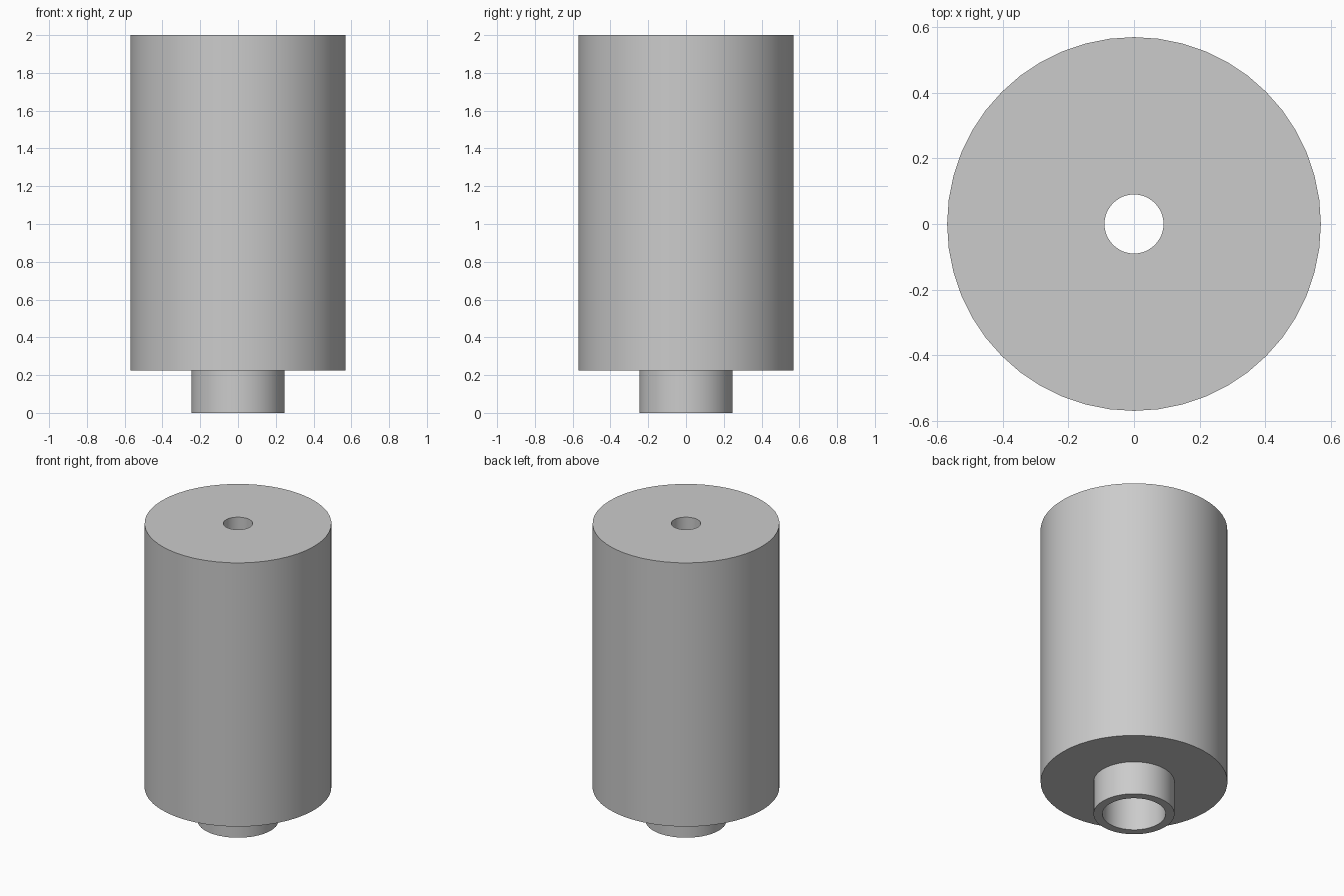
import bpy
import bmesh
import math

SIDES = 48

cube = bpy.data.objects.get("Cube")
if cube:
    bpy.data.objects.remove(cube, do_unlink=True)

# Single plain grey finish
grey = bpy.data.materials.new("plain_grey")
grey.use_nodes = True
colour = (0.6, 0.6, 0.6, 1.0)
grey.diffuse_color = colour
grey.node_tree.nodes["Principled BSDF"].inputs["Base Color"].default_value = colour


def lathe(name, profile, material):
    """Revolve a closed (radius, height) profile around the z axis."""
    bm = bmesh.new()
    rings = []
    for r, z in profile:
        angles = [2 * math.pi * i / SIDES for i in range(SIDES)]
        rings.append([bm.verts.new((r * math.cos(a), r * math.sin(a), z)) for a in angles])
    for lower, upper in zip(rings, rings[1:] + rings[:1]):
        for i in range(SIDES):
            j = (i + 1) % SIDES
            bm.faces.new((lower[i], lower[j], upper[j], upper[i]))
    bmesh.ops.recalc_face_normals(bm, faces=bm.faces[:])
    mesh = bpy.data.meshes.new(name)
    bm.to_mesh(mesh)
    bm.free()
    mesh.materials.append(material)
    obj = bpy.data.objects.new(name, mesh)
    bpy.context.collection.objects.link(obj)
    bpy.ops.object.select_all(action="DESELECT")
    obj.select_set(True)
    bpy.context.view_layer.objects.active = obj
    bpy.ops.object.shade_smooth_by_angle(angle=math.radians(30))
    return obj


# Dimensions of the drum, its neck and the stepped bore
body_r, neck_r, socket_r, bore_r = 0.57, 0.247, 0.193, 0.09
shoulder_z, top_z = 0.225, 2.0

# Drum with a socketed neck below and a narrow bore right through
lathe("bored_cylinder_with_neck", [
    (socket_r, 0), (neck_r, 0),
    (neck_r, shoulder_z), (body_r, shoulder_z),
    (body_r, top_z), (bore_r, top_z),
    (bore_r, shoulder_z), (socket_r, shoulder_z),
], grey)
